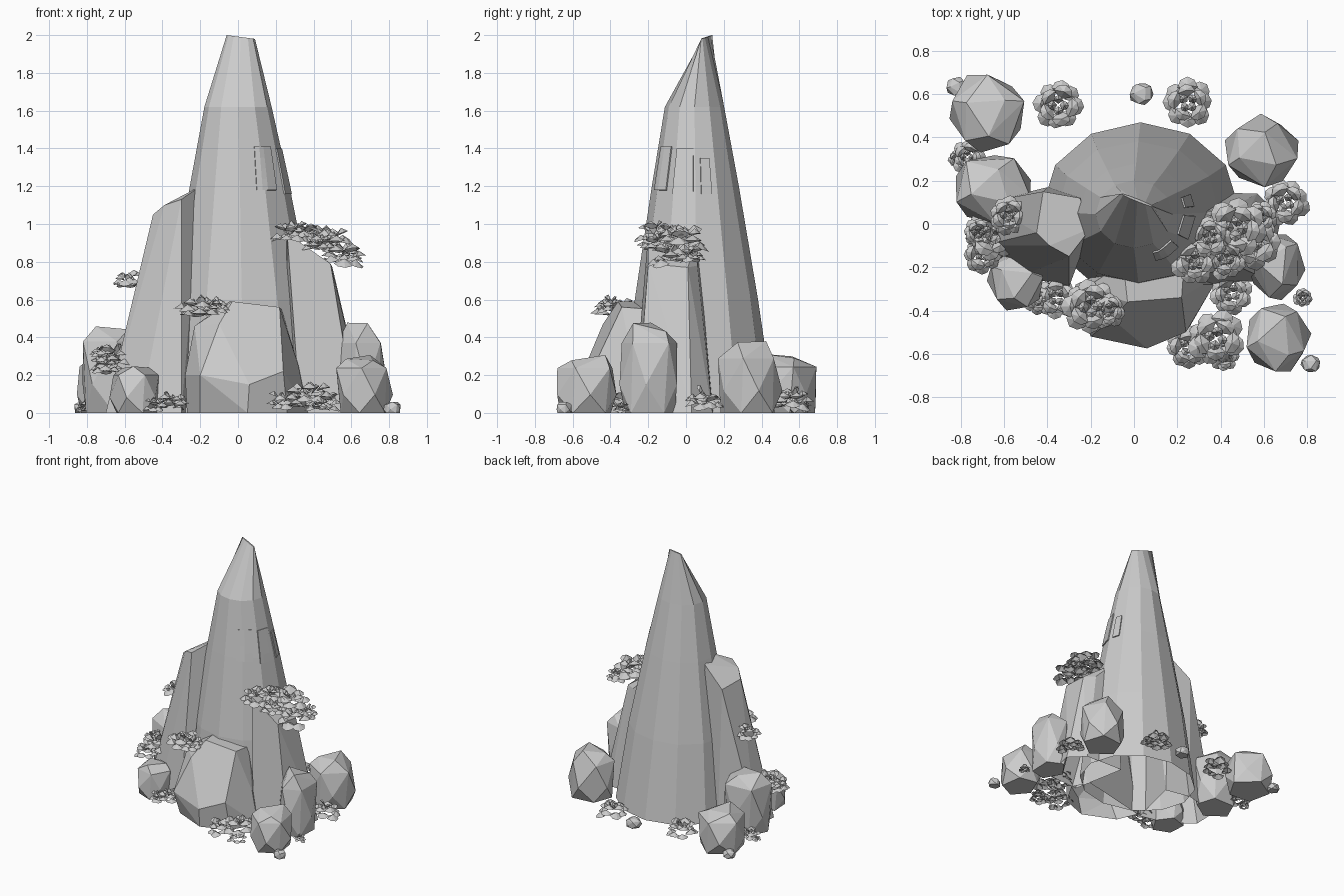
import bpy, bmesh, math, random
from mathutils import Vector
from mathutils.bvhtree import BVHTree

random.seed(11)
if "Cube" in bpy.data.objects:
    bpy.data.objects.remove(bpy.data.objects["Cube"], do_unlink=True)

grey = bpy.data.materials.new("stone_grey")
grey.use_nodes = True
grey.diffuse_color = (0.6, 0.6, 0.6, 1)
grey.node_tree.nodes["Principled BSDF"].inputs["Base Color"].default_value = (0.6, 0.6, 0.6, 1)


def finish(bm, name):
    mesh = bpy.data.meshes.new(name)
    bm.to_mesh(mesh)
    bm.free()
    mesh.materials.append(grey)
    ob = bpy.data.objects.new(name, mesh)
    bpy.context.collection.objects.link(ob)
    return ob


def ring(cx, cy, rx, ry, z, n, phase=0.0, jitter=0.0):
    pts = []
    for i in range(n):
        a = math.tau * i / n + phase
        k = 1 + random.uniform(-jitter, jitter)
        pts.append(Vector((cx + rx * k * math.cos(a), cy + ry * k * math.sin(a), z)))
    return pts


def hull(points, name, open_base=False):
    """Convex faceted stone around a handful of corner points."""
    bm = bmesh.new()
    for p in points:
        bm.verts.new(p)
    res = bmesh.ops.convex_hull(bm, input=bm.verts)
    junk = [g for g in res["geom_interior"] if isinstance(g, bmesh.types.BMVert)]
    bmesh.ops.delete(bm, geom=junk, context='VERTS')
    bmesh.ops.dissolve_limit(bm, angle_limit=math.radians(7), verts=bm.verts, edges=bm.edges)
    bmesh.ops.recalc_face_normals(bm, faces=bm.faces)
    if open_base:
        base = [f for f in bm.faces if f.normal.z < -0.95]
        bmesh.ops.delete(bm, geom=base, context='FACES')
    return finish(bm, name)


# Main spire: lofted rings ending in a slanted chisel edge, open underneath
SIDES = 12
bm = bmesh.new()
levels = [  # cx, cy, rx, ry, z
    (0.03, 0.075, 0.455, 0.395, 0.0),
    (0.02, 0.055, 0.375, 0.33, 0.6),
    (0.01, 0.05, 0.265, 0.23, 1.2),
    (0.0, 0.045, 0.178, 0.157, 1.62),
]
loops = []
for i, level in enumerate(levels):
    loops.append([bm.verts.new(p) for p in ring(*level, SIDES, jitter=0.012 if 0 < i < 3 else 0)])
tip = []
for i in range(SIDES):
    c, s = math.cos(math.tau * i / SIDES), math.sin(math.tau * i / SIDES)
    tip.append(bm.verts.new((.015 + .075 * c, .11 - .03 * c + .006 * s, 1.99 - .01 * c)))
loops.append(tip)
for lo, hi in zip(loops, loops[1:]):
    for i in range(SIDES):
        j = (i + 1) % SIDES
        bm.faces.new((lo[i], lo[j], hi[j], hi[i]))
bm.faces.new(tip)
tree = BVHTree.FromBMesh(bm)
finish(bm, "main_spire")


# Window panels: thin plates that follow the spire surface
def window(name, a0, a1, z0, z1, cols=4, rows=4):
    bm = bmesh.new()
    grid = []
    for r in range(rows + 1):
        row = []
        for c in range(cols + 1):
            a = math.radians(a0 + (a1 - a0) * c / cols)
            d = Vector((math.cos(a), math.sin(a), 0))
            start = Vector((0.02, 0.05, z0 + (z1 - z0) * r / rows))
            hit = tree.ray_cast(start, d)[0]
            row.append(bm.verts.new(hit + d * 0.008))
        grid.append(row)
    for r in range(rows):
        for c in range(cols):
            bm.faces.new((grid[r][c], grid[r][c + 1], grid[r + 1][c + 1], grid[r + 1][c]))
    ob = finish(bm, name)
    mod = ob.modifiers.new("thickness", 'SOLIDIFY')
    mod.thickness = 0.009


window("window_front", -70, -40, 1.18, 1.41)
window("window_middle", -28, -3, 1.16, 1.40)
window("window_side", 7, 20, 1.16, 1.35)

# Side columns and the big front boulder
hull([(-.69, .1, 0), (-.7, -.1, 0), (-.52, -.24, 0), (-.3, -.29, 0), (-.2, .13, 0), (-.4, .17, 0),
      (-.42, .15, 1.03), (-.45, -.04, 1.05), (-.39, -.1, 1.1), (-.3, -.15, 1.13),
      (-.2, -.02, 1.2), (-.25, .12, 1.17)], "left_column", True)
hull([(.33, -.28, 0), (.62, -.26, 0), (.68, .03, 0), (.57, .14, 0), (.25, .15, 0),
      (.26, -.2, .95), (.49, -.2, .79), (.5, .01, .77), (.42, .06, .78), (.25, .06, .95)],
     "right_column", True)
hull([(-.27, -.28, 0), (-.2, -.44, 0), (.05, -.55, 0), (.26, -.47, 0), (.37, -.28, 0), (.3, -.15, 0),
      (-.28, -.32, .2), (-.2, -.52, .2), (.06, -.575, .15), (.24, -.5, .22), (.32, -.28, .25),
      (-.23, -.3, .46), (-.1, -.44, .47), (-.03, -.36, .59), (.22, -.34, .56), (.23, -.2, .55),
      (-.05, -.18, .59)], "front_boulder", True)


# Loose rocks: chunky pentagonal rings wrapped in a hull, fitted to their extents
def rock(name, x, y, rx, ry, h):
    turn = random.uniform(0, 1)
    pts = []
    for size, height, sides, twist in ((.88, 0, 5, 0), (1, .3, 5, .6), (.95, .74, 5, .1), (.6, .98, 3, .4)):
        pts += ring(0, 0, size, size, height, sides, turn + twist, .08)
    for axis, centre, radius in ((0, x, rx), (1, y, ry)):
        lo, hi = min(p[axis] for p in pts), max(p[axis] for p in pts)
        for p in pts:
            p[axis] = centre + radius * (2 * (p[axis] - lo) / (hi - lo) - 1)
    for p in pts:
        p.z *= h * (1 - .12 * random.random() if p.z > .9 else 1)
    hull(pts, name)


rocks = [
    (.59, .34, .17, .17, .39), (.66, -.2, .132, .152, .5), (.67, -.525, .15, .157, .32),
    (-.68, .51, .173, .18, .33), (-.65, .16, .173, .158, .51), (-.55, -.265, .13, .135, .27),
    (-.82, .635, .047, .045, .06), (.035, .6, .055, .05, .07), (.815, -.645, .045, .04, .06),
]
for i, r in enumerate(rocks):
    rock("rock_%d" % (i + 1), *r)


# Leafy rosettes: a skirt of broad drooping leaves, a raised ring and an upright heart
def leaf(bm, c, a, r, inner, outer, width, rise, tilt):
    out = Vector((math.cos(a), math.sin(a), 0))
    side = Vector((-out.y, out.x, 0))

    def at(t, w, dz=0.0):
        u = inner + (outer - inner) * t
        return bm.verts.new(c + (out * u + side * w * width) * r + Vector((0, 0, r * (rise + tilt * t + dz))))

    rim = [at(0, 0), at(.4, -1), at(.85, -.7, -.08), at(1.05, 0, -.12), at(.85, .7, -.08), at(.4, 1)]
    mid = at(.55, 0, .2)
    for i in range(len(rim)):
        bm.faces.new((mid, rim[i], rim[(i + 1) % len(rim)]))


def bush(name, x, y, z, r):
    bm = bmesh.new()
    c = Vector((x, y, z))
    turn = random.uniform(0, 1)
    layers = ((8, .35, 1, .4, .35, .1), (5, .25, .8, .38, .65, .25), (4, .05, .4, .2, .6, .45))
    for count, inner, outer, width, rise, tilt in layers:
        for i in range(count):
            a = turn + math.tau * i / count + random.uniform(-.12, .12)
            leaf(bm, c, a, r * random.uniform(.92, 1.06), inner, outer, width,
                 rise + random.uniform(-.12, .15), tilt + random.uniform(-.25, .2))
        turn += .4
    finish(bm, name)


bushes = [
    # on the ground
    (-.35, .55, 0, .115), (.25, .56, 0, .115), (.7, .1, 0, .11), (-.77, .31, 0, .08),
    (.45, -.32, 0, .1), (.38, -.53, .03, .13), (.25, -.57, 0, .1), (.42, -.61, 0, .07),
    (-.36, -.34, 0, .1), (-.44, -.35, 0, .07), (.78, -.34, 0, .045), (-.82, .3, 0, .04),
    # on the boulder and columns
    (-.2, -.38, .48, .13), (-.12, -.4, .52, .08),
    (-.66, -.05, .22, .12), (-.7, -.14, .2, .09), (-.72, -.04, .28, .07), (-.58, .04, .65, .09),
    (.28, -.17, .89, .11), (.35, -.06, .9, .1), (.47, -.02, .83, .14),
    (.55, -.08, .76, .13), (.42, -.16, .84, .1), (.58, .03, .79, .08),
]
for i, b in enumerate(bushes):
    bush("bush_%d" % (i + 1), *b)
